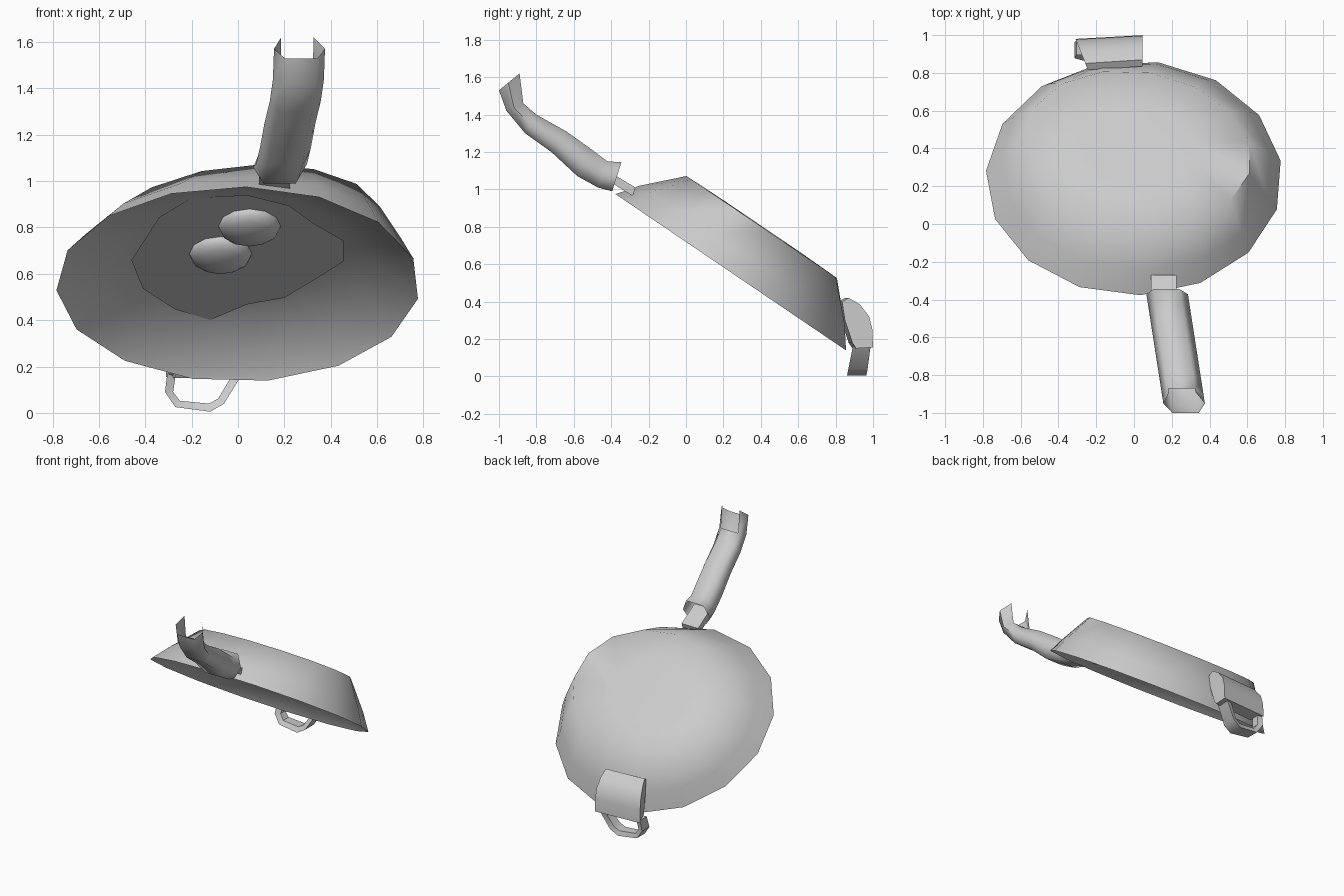
import bpy, bmesh, math
from mathutils import Matrix, Vector

cube = bpy.data.objects.get("Cube")
if cube:
    bpy.data.objects.remove(cube, do_unlink=True)

GREY = (0.6, 0.6, 0.6, 1)
grey = bpy.data.materials.new("plain grey")
grey.use_nodes = True
grey.diffuse_color = GREY
grey.node_tree.nodes["Principled BSDF"].inputs["Base Color"].default_value = GREY

# Tilted frame of the pan: local z runs from the rim plane to the base
PAN = Matrix.Translation((0, 0.235, 0.56)) @ Matrix.Rotation(-math.atan2(0.82, 1.21), 4, 'X')


def finish(name, bm, matrix=None, angle=60):
    if matrix:
        bm.transform(matrix)
    bmesh.ops.recalc_face_normals(bm, faces=bm.faces)
    mesh = bpy.data.meshes.new(name)
    bm.to_mesh(mesh)
    bm.free()
    mesh.materials.append(grey)
    obj = bpy.data.objects.new(name, mesh)
    bpy.context.collection.objects.link(obj)
    bpy.ops.object.select_all(action='DESELECT')
    obj.select_set(True)
    bpy.context.view_layer.objects.active = obj
    bpy.ops.object.shade_smooth_by_angle(angle=math.radians(angle))
    return obj


def loft(bm, rings, closed=False, skip=()):
    """Join rings of points with quads; skip holds (ring, side) gaps."""
    rows = [[bm.verts.new(p) for p in ring] for ring in rings]
    n = len(rows[0])
    for i in range(len(rows) - (0 if closed else 1)):
        a, b = rows[i], rows[(i + 1) % len(rows)]
        for j in range(n):
            if (i, j) not in skip:
                k = (j + 1) % n
                bm.faces.new((a[j], a[k], b[k], b[j]))
    return rows


SIDES = 15


def oval(long, short, turn, shift, height):
    """Fifteen-sided oval whose long axis is turned by some degrees."""
    t = math.radians(turn)
    ring = []
    for i in range(SIDES):
        a = math.radians(8.5) + math.tau * i / SIDES - t
        p = Matrix.Rotation(t, 2) @ Vector((long * math.cos(a), short * math.sin(a)))
        ring.append((p.x + shift, p.y + 0.01, height))
    return ring


# Pan bowl: outer shell with a skewed oval base, and a shallower inside, joined at the rim
bm = bmesh.new()
rows = loft(bm, [oval(.25, .25, 0, 0, .16), oval(.51, .49, 0, 0, .145), oval(.745, .71, 0, 0, .035),
                 oval(.785, .75, 0, 0, 0), oval(.72, .665, -12, .01, .11),
                 oval(.61, .475, -18, .025, .293), oval(.30, .24, -18, .02, .297)])
bm.faces.new(rows[0])
bm.faces.new(rows[-1])
finish("pan_bowl", bm, PAN)

# Egg white: irregular flat sheet inside the bowl
outline = [(-.46, .03), (-.41, .25), (-.27, .41), (-.12, .49), (.04, .37), (.20, .32), (.34, .17),
           (.455, .04), (.455, -.12), (.32, -.26), (.22, -.39), (.04, -.47), (-.20, -.45), (-.34, -.30)]
bm = bmesh.new()
bm.faces.new([bm.verts.new((x, v, 0.14)) for x, v in outline])
finish("egg_white", bm, PAN)

# Yolks: flattened domes
for side, x, v in (("left", 0.05, -0.235), ("right", -0.075, -0.022)):
    bm = bmesh.new()
    bmesh.ops.create_uvsphere(bm, u_segments=12, v_segments=8, radius=1)
    place = Matrix.Translation((x, v, 0.137)) @ Matrix.Diagonal((0.135, 0.13, 0.06, 1))
    finish("yolk_" + side, bm, PAN @ place)

# Grip: six-sided tube, open on top at its far end
stations = [((-.395, .99), (-.345, 1.145)), ((-.47, 1.01), (-.42, 1.15)), ((-.58, 1.07), (-.52, 1.225)),
            ((-.72, 1.20), (-.64, 1.31)), ((-.86, 1.30), (-.80, 1.40)),
            ((-.96, 1.42), (-.87, 1.46)), ((-1.0, 1.53), (-.89, 1.62))]
section = [(-.07, 0), (.07, 0), (.11, .45), (.07, 1), (-.07, 1), (-.11, .45)]
rings = []
for low, high in stations:
    low, high = Vector(low), Vector(high)
    ring = []
    for x, t in section:
        p = low.lerp(high, t)
        ring.append((0.118 - 0.155 * p.x + x, p.x, p.y))
    rings.append(ring)
bm = bmesh.new()
loft(bm, rings, skip={(len(rings) - 2, 3)})
finish("grip", bm, angle=70)


def side_prism(name, profile, x0, x1, skew=0.0, taper=0.0):
    """Extrude a (y, z) profile across x; y shears along x, the x0 end narrows towards the bowl."""
    far = max(y for y, z in profile)
    start = [(x0 + taper * (far - y), y, z) for y, z in profile]
    end = [(x1, y + skew * (x1 - x0), z) for y, z in profile]
    bm = bmesh.new()
    for row in loft(bm, [start, end]):
        bm.faces.new(row)
    return finish(name, bm, angle=40)


# Neck joining grip and bowl
side_prism("handle_neck", [(-.42, 1.10), (-.27, 1.01), (-.285, .965), (-.43, 1.055)], 0.09, 0.225)

# Rear bracket: curved block against the bowl
side_prism("rear_bracket", [(.815, .40), (.85, .42), (.91, .385), (.96, .32), (.977, .25), (.98, .155),
                            (.89, .15), (.87, .18), (.83, .30)], -0.31, 0.045, 0.055, 0.4)

# Rear loop: ring hanging under the bracket
outer = [(-.305, .17), (-.315, .09), (-.27, .025), (-.12, .005), (-.06, .04), (.02, .17)]
inner = [(-.27, .155), (-.28, .09), (-.25, .052), (-.125, .04), (-.085, .062), (-.03, .155)]
rings = []
for (ox, oz), (ix, iz) in zip(outer, inner):
    back = 0.955 + 0.1 * oz + 0.05 * (ox + 0.3)
    front = 0.86 + 0.2 * oz
    rings.append([(ox, front, oz), (ox, back, oz), (ix, back - 0.01, iz), (ix, front + 0.02, iz)])
bm = bmesh.new()
loft(bm, rings, closed=True)
finish("rear_loop", bm, angle=40)
